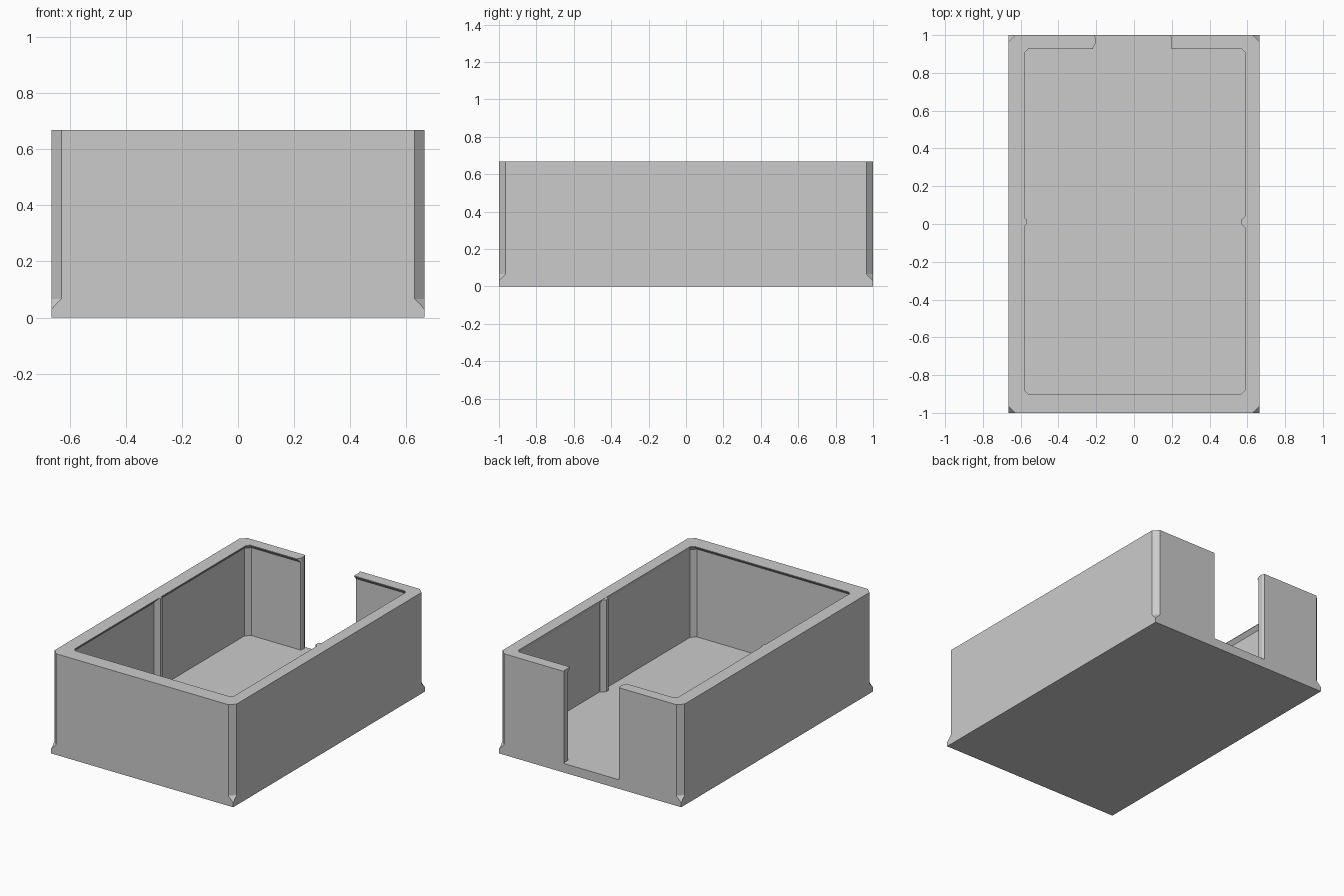
import bpy, bmesh

if "Cube" in bpy.data.objects:
    bpy.data.objects.remove(bpy.data.objects["Cube"])


def octagon(x0, x1, y0, y1, c, z):
    """Rectangle with corners cut by c (c = 0 gives doubled corner points)."""
    return [(x0 + c, y0, z), (x1 - c, y0, z), (x1, y0 + c, z), (x1, y1 - c, z),
            (x1 - c, y1, z), (x0 + c, y1, z), (x0, y1 - c, z), (x0, y0 + c, z)]


def loft(name, rings):
    """Closed solid through stacked rings of equal point count."""
    bm = bmesh.new()
    vs = [[bm.verts.new(p) for p in r] for r in rings]
    n = len(rings[0])
    for a, b in zip(vs, vs[1:]):
        for i in range(n):
            j = (i + 1) % n
            bm.faces.new((a[i], a[j], b[j], b[i]))
    bm.faces.new(vs[0][::-1])
    bm.faces.new(vs[-1])
    bmesh.ops.remove_doubles(bm, verts=bm.verts[:], dist=1e-5)
    bmesh.ops.recalc_face_normals(bm, faces=bm.faces[:])
    me = bpy.data.meshes.new(name)
    bm.to_mesh(me)
    bm.free()
    ob = bpy.data.objects.new(name, me)
    bpy.context.collection.objects.link(ob)
    return ob


def prism(name, pts, z0, z1):
    return loft(name, [[(x, y, z) for x, y in pts] for z in (z0, z1)])


def cut(target, cutter):
    m = target.modifiers.new(cutter.name, 'BOOLEAN')
    m.operation = 'DIFFERENCE'
    m.solver = 'EXACT'
    m.object = cutter
    cutter.hide_render = True
    cutter.hide_set(True)


X, Y, H, FLOOR = 0.665, 1.0, 0.668, 0.06

# Outer body: square foot flaring into chamfered vertical corners
outer = (-X, X, -Y, Y)
body = loft("box_body", [octagon(*outer, 0, 0), octagon(*outer, 0, 0.03),
                         octagon(*outer, 0.036, 0.067), octagon(*outer, 0.036, H)])

# Cavity with a rim lip whose underside slopes at 45 degrees
room = (-0.598, 0.598, -0.925, 0.95)
mouth = (-0.577, 0.587, -0.90, 0.927)
cavity = loft("cavity_cutter", [octagon(*room, 0.03, FLOOR), octagon(*room, 0.03, H - 0.028),
                                octagon(*mouth, 0.018, H - 0.004), octagon(*mouth, 0.018, H + 0.1)])
cut(body, cavity)

# Finger notch through the back wall
notch = prism("notch_cutter", [(-0.21, 1.1), (-0.21, 0.995), (-0.204, 0.985), (-0.204, 0.955),
                               (-0.216, 0.935), (-0.216, 0.85), (0.198, 0.85),
                               (0.198, 0.985), (0.193, 0.995), (0.193, 1.1)], FLOOR, H + 0.1)
cut(body, notch)

# Vertical ribs halfway along both long walls
for side, name in ((-1, "left_rib"), (1, "right_rib")):
    prism(name, [(side * x, y) for x, y in ((0.61, -0.025), (0.595, -0.025), (0.567, 0.0),
                                            (0.567, 0.022), (0.595, 0.047), (0.61, 0.047))],
          FLOOR - 0.01, H - 0.001)
